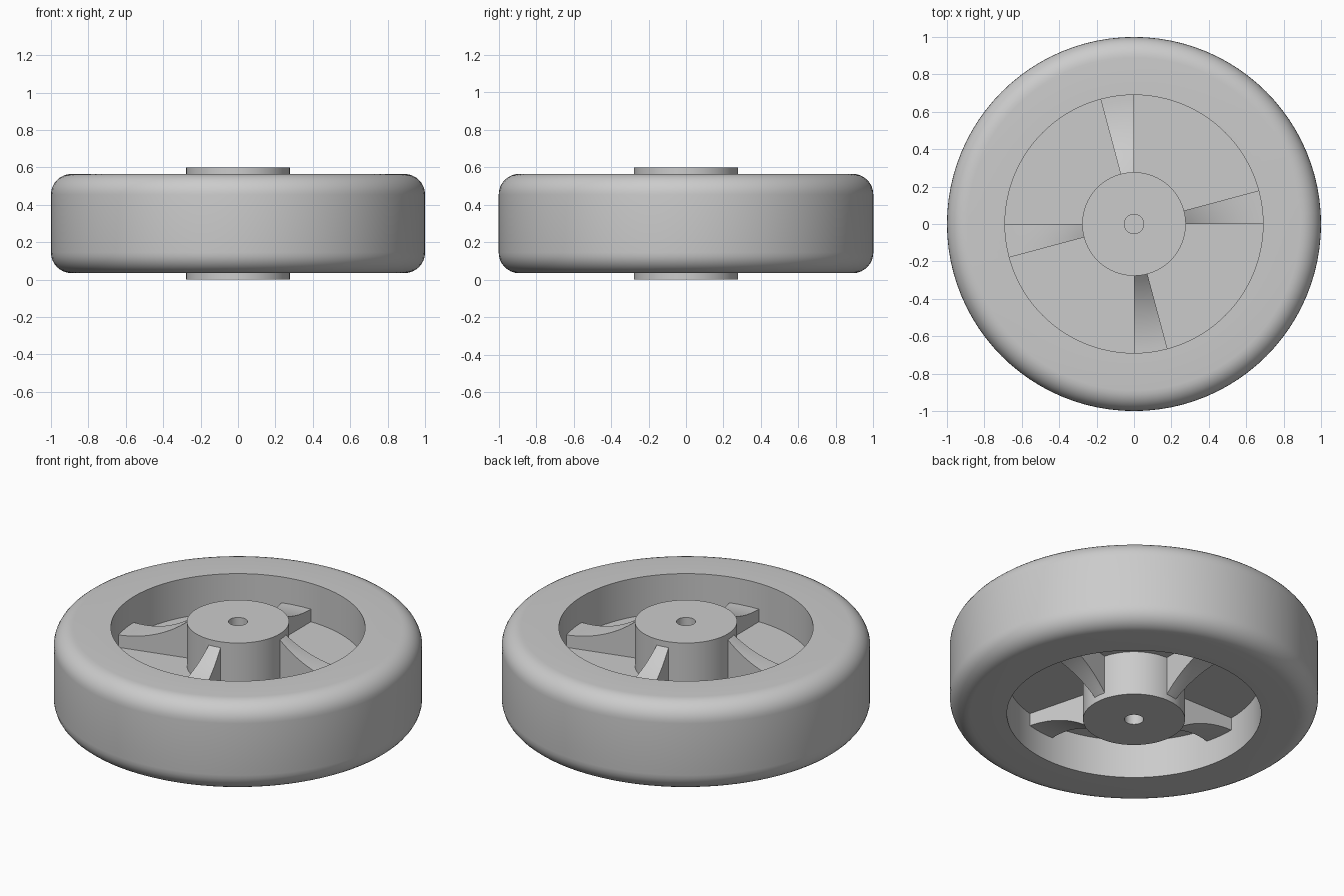
import bpy
import bmesh
from math import cos, sin, pi, radians, sqrt

if "Cube" in bpy.data.objects:
    bpy.data.objects.remove(bpy.data.objects["Cube"])

# Single grey plastic
grey = bpy.data.materials.new("plain_grey")
grey.use_nodes = True
grey.diffuse_color = (0.6, 0.6, 0.6, 1)
grey.node_tree.nodes["Principled BSDF"].inputs["Base Color"].default_value = (0.6, 0.6, 0.6, 1)

MID = 0.3            # middle height of the wheel
HUB_R, RIM_R = 0.277, 0.69
WEB_HALF = 0.035
RIM_HALF = 0.265


def lathe(name, profile, closed=True, start=0.0, sweep=2 * pi, steps=96):
    """Revolve an (r, z) profile about z; partial sweeps get end caps."""
    full = sweep > 6.28
    bm = bmesh.new()
    rings = []
    for i in range(steps if full else steps + 1):
        a = start + sweep * i / steps
        rings.append([bm.verts.new((r * cos(a), r * sin(a), z)) for r, z in profile])
    n = len(profile)
    for i in range(steps):
        p, q = rings[i], rings[(i + 1) % len(rings)]
        for j in range(n if closed else n - 1):
            k = (j + 1) % n
            bm.faces.new((p[j], q[j], q[k], p[k]))
    if not full:
        bm.faces.new(rings[0])
        bm.faces.new(rings[-1][::-1])
    bmesh.ops.remove_doubles(bm, verts=bm.verts, dist=1e-5)
    bmesh.ops.recalc_face_normals(bm, faces=bm.faces)
    mesh = bpy.data.meshes.new(name)
    bm.to_mesh(mesh)
    bm.free()
    mesh.materials.append(grey)
    obj = bpy.data.objects.new(name, mesh)
    bpy.context.collection.objects.link(obj)
    bpy.ops.object.select_all(action="DESELECT")
    obj.select_set(True)
    bpy.context.view_layer.objects.active = obj
    bpy.ops.object.shade_smooth_by_angle(angle=radians(30))
    return obj


# Tyre ring with rounded outer shoulders
ROUND = 0.11
tyre = [(RIM_R, MID - RIM_HALF)]
for side, first in ((-1, -90), (1, 0)):
    for i in range(9):
        a = radians(first + 90 * i / 8)
        tyre.append((1 - ROUND + ROUND * cos(a),
                     MID + side * (RIM_HALF - ROUND) + ROUND * sin(a)))
tyre.append((RIM_R, MID + RIM_HALF))
lathe("tyre", tyre)

# Hub with a blind axle hole on each face
HOLE = 0.052
lathe("hub", [(0, MID - WEB_HALF), (HOLE, MID - WEB_HALF), (HOLE, 0), (HUB_R, 0),
              (HUB_R, 2 * MID), (HOLE, 2 * MID), (HOLE, MID + WEB_HALF),
              (0, MID + WEB_HALF)], closed=False)

# Thin web joining hub and rim
lathe("web", [(HUB_R, MID - WEB_HALF), (RIM_R, MID - WEB_HALF),
              (RIM_R, MID + WEB_HALF), (HUB_R, MID + WEB_HALF)])

# Wedge ribs on both sides, sweeping down in a concave arc from hub to rim
ARC, LOW = 0.628, 0.11
arc = []
for i in range(15):
    r = HUB_R + (RIM_R - HUB_R) * i / 14
    arc.append((r, LOW + ARC - sqrt(ARC ** 2 - (RIM_R - r) ** 2)))
for label, side in (("upper", 1), ("lower", -1)):
    rib = [(HUB_R, MID + side * WEB_HALF)]
    rib += [(r, MID + side * h) for r, h in arc]
    rib.append((RIM_R, MID + side * WEB_HALF))
    for k in range(4):
        lathe(f"{label}_rib_{k + 1}", rib, start=k * pi / 2,
              sweep=radians(15), steps=4)
